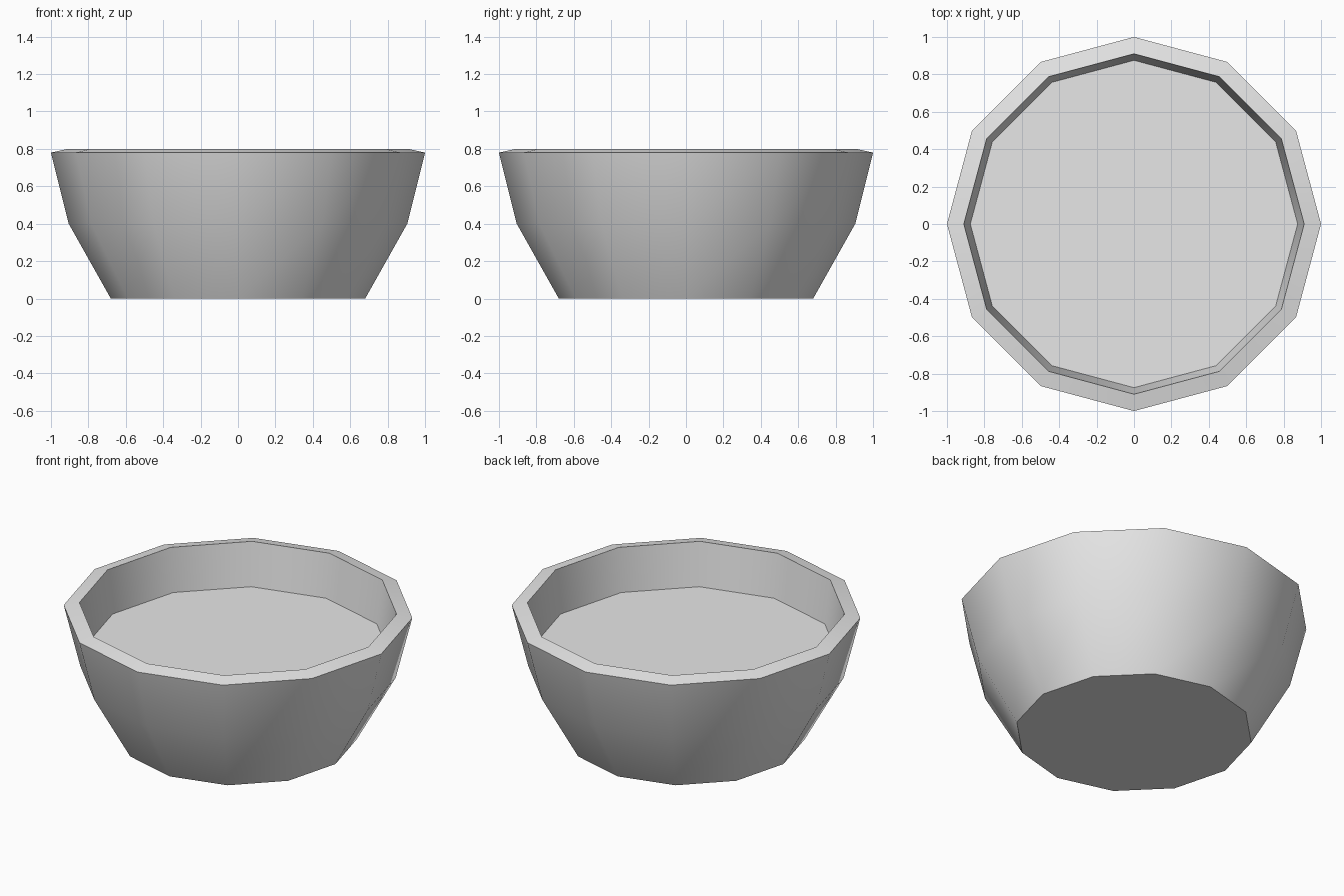
import bpy, bmesh, math

if "Cube" in bpy.data.objects:
    bpy.data.objects.remove(bpy.data.objects["Cube"])

SIDES = 12

grey = bpy.data.materials.new("light_grey")
grey.diffuse_color = (0.8, 0.8, 0.8, 1)
grey.use_nodes = True
grey.node_tree.nodes["Principled BSDF"].inputs["Base Color"].default_value = grey.diffuse_color


def ring(bm, radius, z):
    return [bm.verts.new((radius * math.cos(2 * math.pi * i / SIDES),
                          radius * math.sin(2 * math.pi * i / SIDES), z))
            for i in range(SIDES)]


# Bowl profile (radius, height): base, belly, outer rim, inner rim, inner floor
profile = [(0.68, 0.0), (0.905, 0.40), (1.0, 0.78), (0.91, 0.80), (0.875, 0.53)]

bm = bmesh.new()
rings = [ring(bm, r, z) for r, z in profile]

# Walls and rim
for low, high in zip(rings, rings[1:]):
    for i in range(SIDES):
        j = (i + 1) % SIDES
        bm.faces.new((low[i], low[j], high[j], high[i]))

# Flat underside and filled surface inside
bm.faces.new(rings[0][::-1])
bm.faces.new(rings[-1])

mesh = bpy.data.meshes.new("bowl")
bm.to_mesh(mesh)
bm.free()
mesh.materials.append(grey)

bowl = bpy.data.objects.new("bowl", mesh)
bpy.context.collection.objects.link(bowl)
bpy.context.view_layer.objects.active = bowl
bowl.select_set(True)
bpy.ops.object.shade_smooth_by_angle(angle=math.radians(31))
